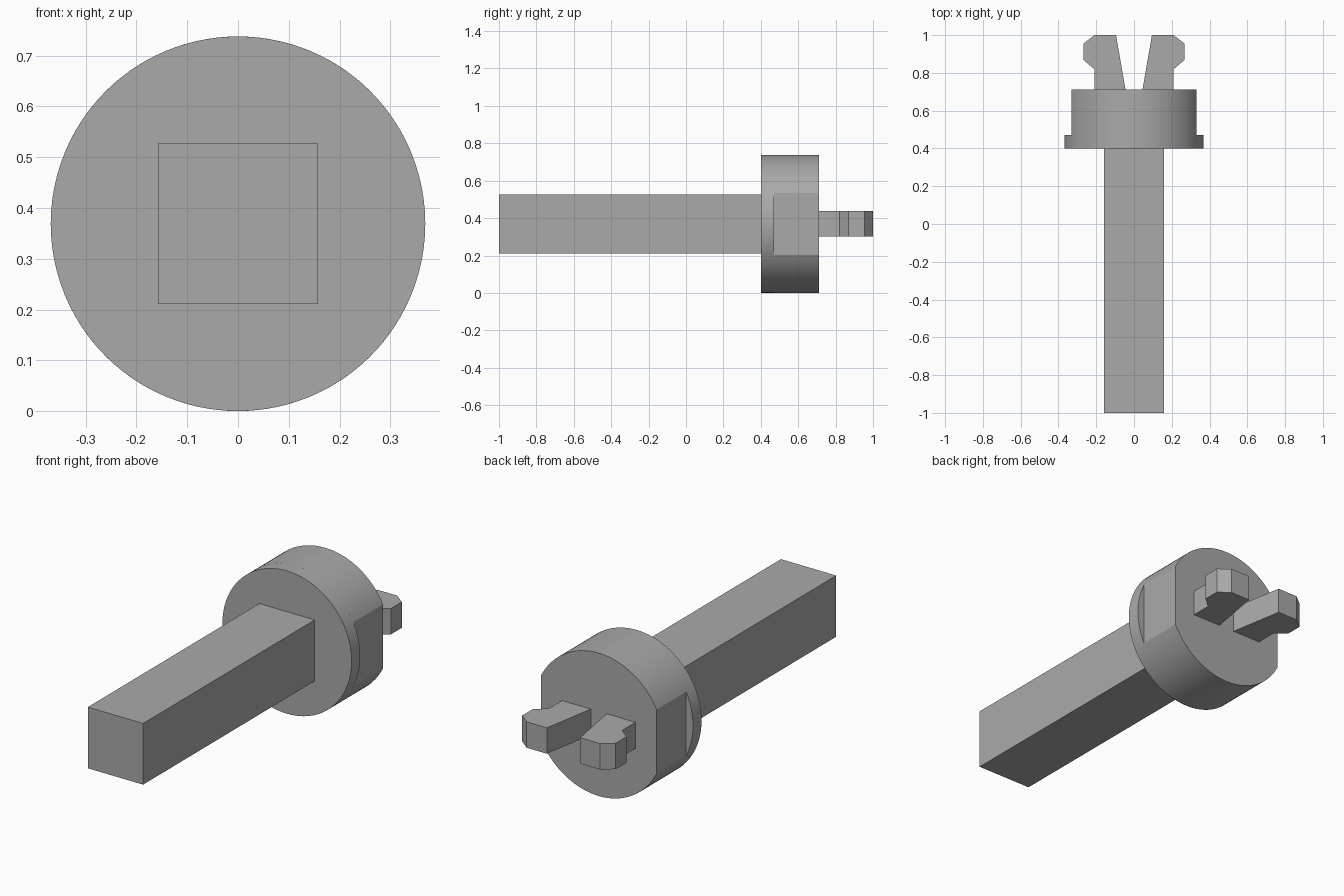
import bpy, bmesh, math

if "Cube" in bpy.data.objects:
    bpy.data.objects.remove(bpy.data.objects["Cube"])

ZC, R, FLAT = 0.369, 0.369, 0.33

grey = bpy.data.materials.new("plain grey")
grey.diffuse_color = (0.4, 0.4, 0.4, 1)
grey.use_nodes = True
grey.node_tree.nodes["Principled BSDF"].inputs["Base Color"].default_value = grey.diffuse_color


def prism(name, points, offset, smooth=False):
    """Close a ring of 3D points and extrude it along offset."""
    bm = bmesh.new()
    face = bm.faces.new([bm.verts.new(p) for p in points])
    out = bmesh.ops.extrude_face_region(bm, geom=[face])
    moved = [v for v in out["geom"] if isinstance(v, bmesh.types.BMVert)]
    bmesh.ops.translate(bm, verts=moved, vec=offset)
    bmesh.ops.recalc_face_normals(bm, faces=bm.faces)
    mesh = bpy.data.meshes.new(name)
    bm.to_mesh(mesh)
    bm.free()
    mesh.materials.append(grey)
    obj = bpy.data.objects.new(name, mesh)
    bpy.context.collection.objects.link(obj)
    if smooth:
        bpy.ops.object.select_all(action='DESELECT')
        bpy.context.view_layer.objects.active = obj
        obj.select_set(True)
        bpy.ops.object.shade_smooth_by_angle(angle=math.radians(20))
    return obj


def arc(start, end, steps, y):
    """Points on the head's circle, angles in radians."""
    angles = [start + (end - start) * i / steps for i in range(steps + 1)]
    return [(R * math.cos(a), y, ZC + R * math.sin(a)) for a in angles]


# Square stem
s = 0.158
prism("stem", [(-s, -1, ZC - s), (s, -1, ZC - s), (s, -1, ZC + s), (-s, -1, ZC + s)],
      (0, 1.4, 0))

# Thin full round flange
prism("flange", arc(0, 2 * math.pi, 96, 0.40)[:-1], (0, 0.07, 0), True)

# Round head with two flat sides
a = math.acos(FLAT / R)
prism("head", arc(a, math.pi - a, 40, 0.47) + arc(math.pi + a, 2 * math.pi - a, 40, 0.47),
      (0, 0.242, 0), True)

# Pair of barbed clip prongs
profile = [(0.045, 0.712), (0.095, 1.0), (0.21, 1.0), (0.267, 0.955),
           (0.267, 0.868), (0.21, 0.82), (0.21, 0.712)]
for side, label in ((-1, "left"), (1, "right")):
    prism(label + "_prong", [(side * x, y, ZC - 0.066) for x, y in profile], (0, 0, 0.134))
